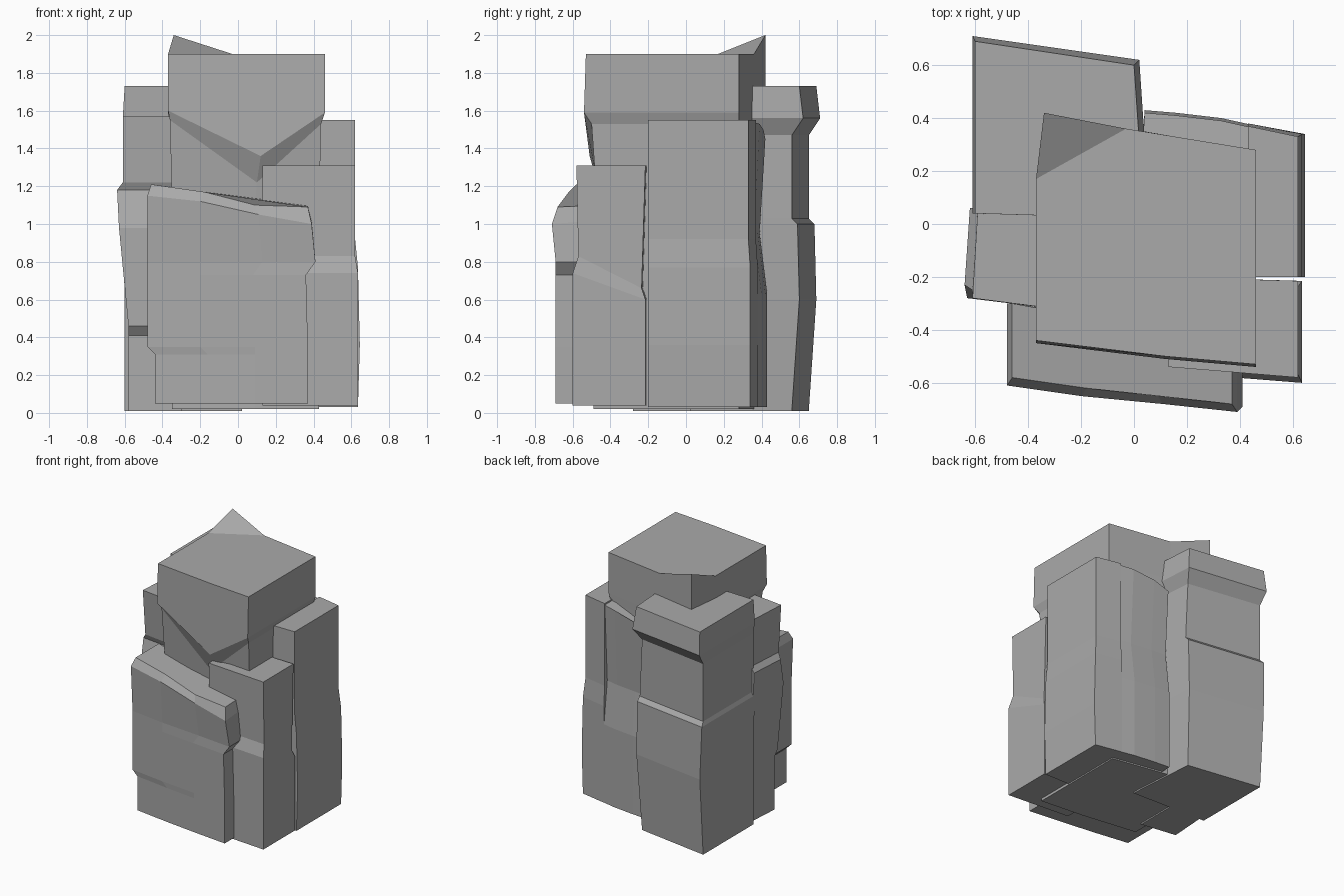
import bpy
import bmesh

default_cube = bpy.data.objects.get("Cube")
if default_cube:
    bpy.data.objects.remove(default_cube, do_unlink=True)

stone = bpy.data.materials.new("grey_stone")
stone.use_nodes = True
stone_colour = (0.4, 0.4, 0.4, 1)
stone.diffuse_color = stone_colour
stone.node_tree.nodes["Principled BSDF"].inputs["Base Color"].default_value = stone_colour


def side_push(value, middle, low, high):
    """Move a coordinate outward on its own side of the block."""
    return value - low if value < middle else value + high


def heights(level, count):
    """One height for a level ring, or one height for each corner."""
    return level if isinstance(level, tuple) else (level,) * count


def rock_block(name, corners, levels, crease=None):
    """Loft a footprint through levels of (height, left, front, right, back)."""
    bm = bmesh.new()
    count = len(corners)
    xs, ys = zip(*corners)
    mid_x = (min(xs) + max(xs)) / 2
    mid_y = (min(ys) + max(ys)) / 2
    rings = []
    for level, left, front, right, back in levels:
        ring = [
            bm.verts.new((side_push(x, mid_x, left, right),
                          side_push(y, mid_y, front, back), z))
            for (x, y), z in zip(corners, heights(level, count))
        ]
        rings.append(ring)

    # Side walls between neighbouring rings, then both ends
    for lower, upper in zip(rings, rings[1:]):
        for i in range(count):
            j = (i + 1) % count
            bm.faces.new((lower[i], lower[j], upper[j], upper[i]))
    bm.faces.new(list(reversed(rings[0])))
    bm.faces.new(rings[-1])

    # Optional fold across the top
    if crease:
        bmesh.ops.connect_verts(bm, verts=[rings[-1][i] for i in crease])
    bmesh.ops.recalc_face_normals(bm, faces=bm.faces[:])

    mesh = bpy.data.meshes.new(name)
    bm.to_mesh(mesh)
    bm.free()
    mesh.materials.append(stone)
    block = bpy.data.objects.new(name, mesh)
    bpy.context.collection.objects.link(block)
    return block


# Tall middle block with an undercut cap and a raised back corner
rock_block(
    "core_block",
    [(-.37, -.44), (.12, -.5), (.46, -.53), (.46, .28), (-.03, .36), (-.34, .42), (-.37, .17)],
    [(.02, -.02, -.04, -.03, 0),
     (1.1, -.02, -.06, -.03, 0),
     ((1.55, 1.22, 1.53, 1.53, 1.53, 1.53, 1.53), -.01, -.03, -.02, 0),
     ((1.6, 1.36, 1.59, 1.59, 1.59, 1.59, 1.57), 0, .01, 0, 0),
     ((1.9, 1.9, 1.9, 1.9, 1.9, 2, 1.9), 0, 0, 0, 0)],
    crease=(4, 6),
)

# Broad leaning slab across the front
rock_block(
    "front_slab",
    [(-.48, -.59), (-.2, -.63), (.1, -.66), (.38, -.69), (.38, -.45), (-.48, -.3)],
    [(.05, -.04, 0, -.01, 0),
     (.31, -.04, 0, -.01, 0),
     (.35, 0, 0, -.01, 0),
     (.73, 0, 0, -.02, 0),
     (.8, 0, 0, .03, 0),
     ((1.15, 1.12, 1.05, 1, 1.02, 1.15), 0, .02, .01, 0),
     ((1.21, 1.17, 1.1, 1.09, 1.1, 1.21), -.02, -.01, -.01, 0)],
)

# Short column beside the slab, stepped in above its cracked middle
rock_block(
    "front_side_column",
    [(.13, -.54), (.62, -.58), (.62, -.215), (.13, -.2)],
    [(.04, 0, .02, .015, 0),
     ((.74, .74, .6, .6), 0, .02, .015, 0),
     ((.83, .83, .66, .66), 0, -.01, 0, -.02),
     (1.31, 0, 0, 0, 0)],
)

# Taller column behind it
rock_block(
    "rear_side_column",
    [(.43, -.2), (.62, -.2), (.62, .33), (.43, .37)],
    [(.03, 0, 0, .015, .01),
     (.36, 0, 0, .025, .01),
     (.77, 0, 0, .015, .01),
     (.92, 0, 0, 0, 0),
     (1.55, 0, 0, 0, 0)],
)

# Uneven rear wall
rock_block(
    "rear_wall",
    [(.02, .1), (.5, .1), (.6, .33), (.33, .39), (.16, .41), (.04, .42)],
    [(.03, 0, 0, 0, .01),
     (.63, 0, 0, 0, .01),
     (.95, 0, 0, 0, -.03),
     ((1.5, 1.55, 1.55, 1.53, 1.5, 1.45), 0, 0, 0, 0)],
)

# Large rear column with a projecting foot and a heavy head
rock_block(
    "rear_corner_column",
    [(-.6, .04), (.04, .02), (0, .6), (-.6, .69)],
    [(.01, 0, 0, -.02, -.04),
     (.6, 0, 0, 0, 0),
     (1, .01, 0, 0, -.01),
     (1.03, 0, 0, 0, -.04),
     (1.47, 0, 0, -.02, -.04),
     (1.56, .01, 0, .02, .02),
     (1.73, 0, 0, 0, 0)],
)

# Narrow side column bulging over a hollow foot
rock_block(
    "bulging_side_column",
    [(-.61, -.28), (-.3, -.32), (-.3, .06), (-.59, .06)],
    [(.01, -.03, -.04, 0, 0),
     (.41, -.03, -.04, 0, 0),
     (.46, -.03, 0, 0, 0),
     (.98, .02, 0, 0, 0),
     (1.18, .03, -.05, 0, 0),
     (1.22, 0, -.03, 0, 0),
     (1.57, 0, 0, 0, 0)],
)
